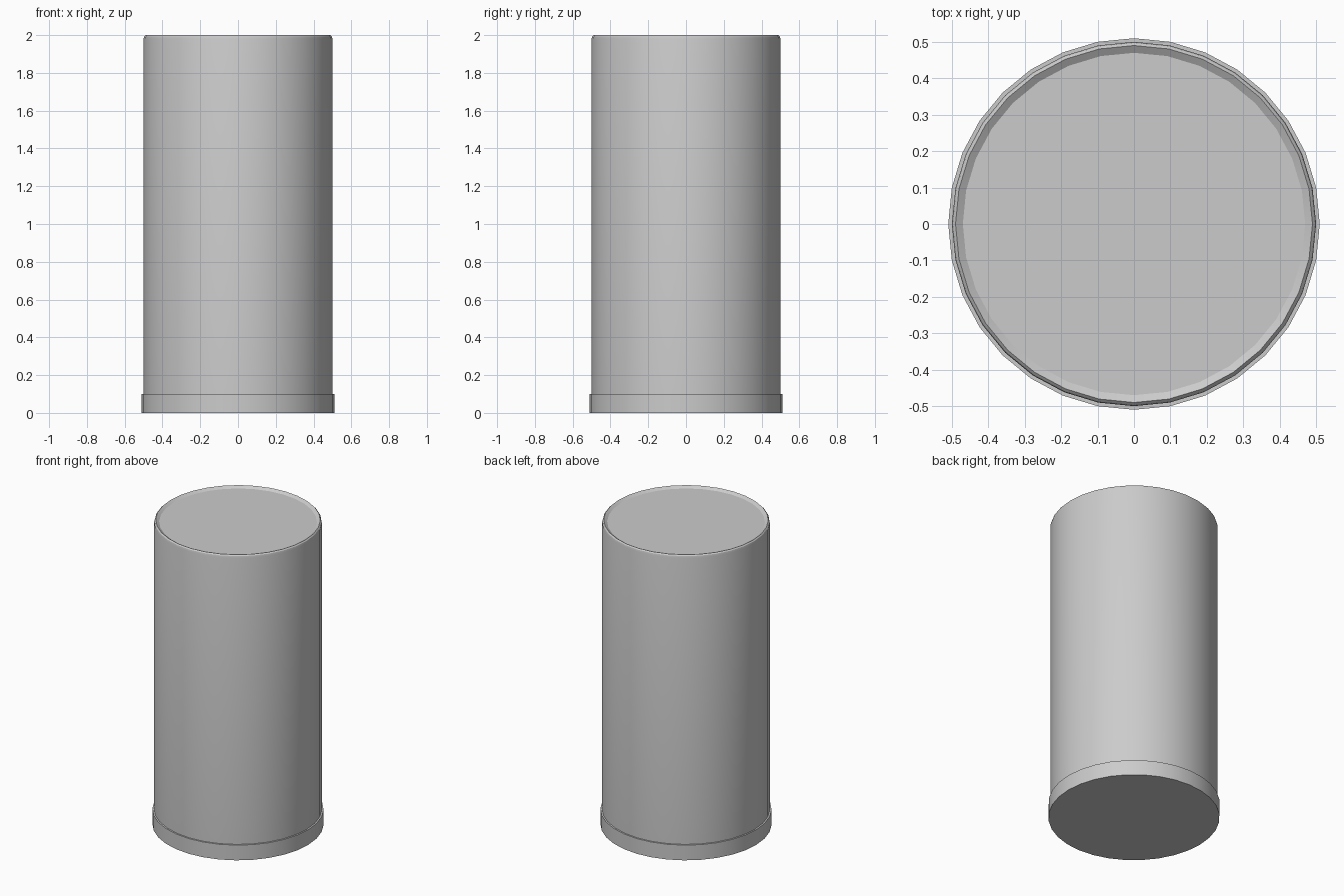
import bpy, bmesh, math

if "Cube" in bpy.data.objects:
    bpy.data.objects.remove(bpy.data.objects["Cube"])

SIDES = 32


def lathe(name, profile):
    """Revolve an (r, z) profile and cap both ends."""
    bm = bmesh.new()
    rings = []
    for r, z in profile:
        rings.append([bm.verts.new((r * math.cos(2 * math.pi * i / SIDES),
                                    r * math.sin(2 * math.pi * i / SIDES), z))
                      for i in range(SIDES)])
    for a, b in zip(rings, rings[1:]):
        for i in range(SIDES):
            j = (i + 1) % SIDES
            bm.faces.new((a[i], a[j], b[j], b[i]))
    bm.faces.new(rings[0][::-1])
    bm.faces.new(rings[-1])
    mesh = bpy.data.meshes.new(name)
    bm.to_mesh(mesh)
    bm.free()
    obj = bpy.data.objects.new(name, mesh)
    bpy.context.collection.objects.link(obj)
    bpy.ops.object.select_all(action='DESELECT')
    obj.select_set(True)
    bpy.context.view_layer.objects.active = obj
    bpy.ops.object.shade_smooth_by_angle(angle=math.radians(30))
    return obj


# Single body: wider foot band, tall wall, softened rim, shallow dished top
lathe("cylinder_body", [(0.51, 0), (0.51, 0.1), (0.5, 0.1), (0.5, 1.98),
                        (0.497, 1.993), (0.49, 2.0), (0.47, 1.987)])
